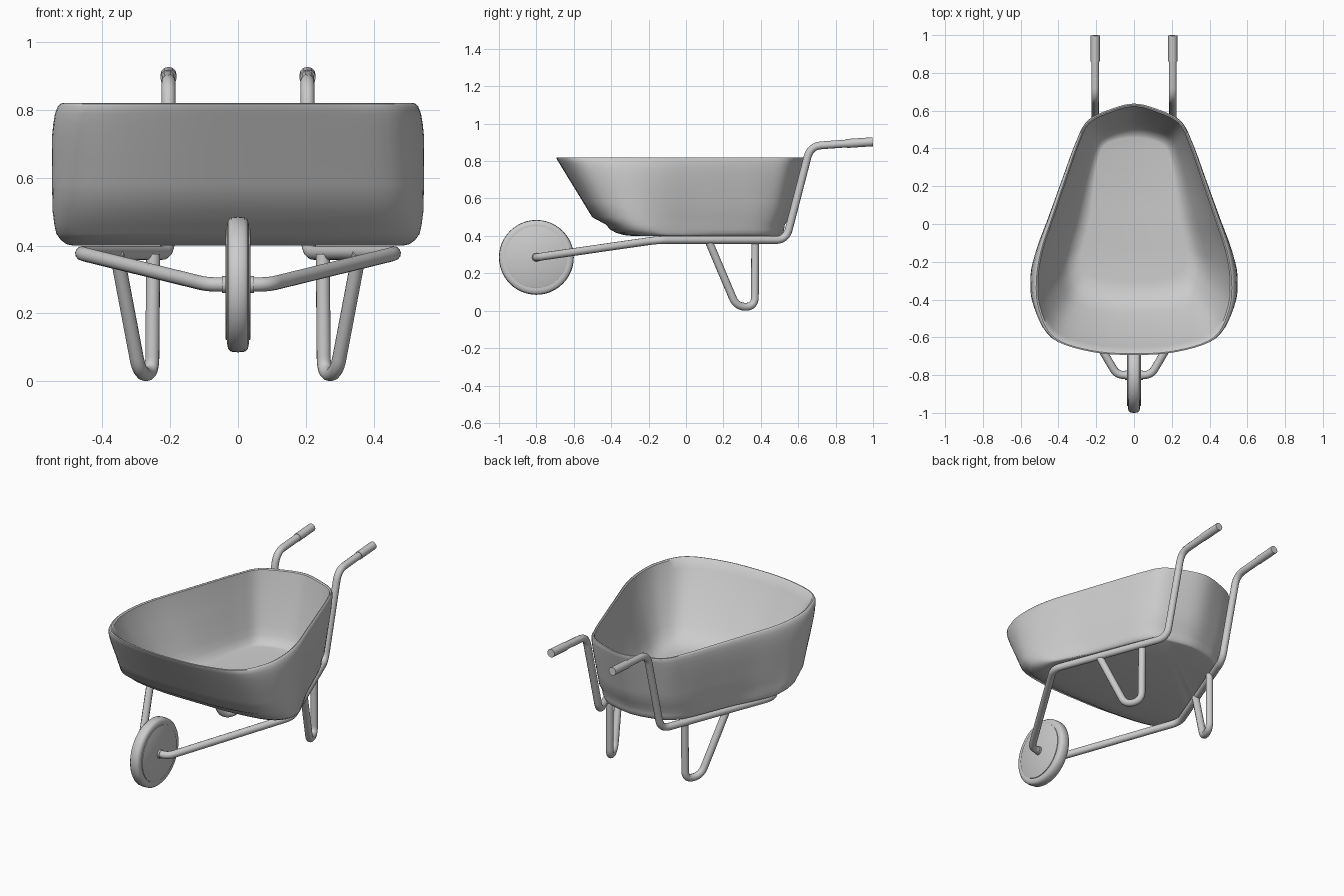
import bpy, bmesh, math
from mathutils import Vector

if "Cube" in bpy.data.objects:
    bpy.data.objects.remove(bpy.data.objects["Cube"])


def finish(ob, angle=40):
    bpy.ops.object.select_all(action='DESELECT')
    ob.select_set(True)
    bpy.context.view_layer.objects.active = ob
    bpy.ops.object.shade_smooth_by_angle(angle=math.radians(angle))
    return ob


def from_bmesh(name, bm):
    bmesh.ops.recalc_face_normals(bm, faces=bm.faces)
    me = bpy.data.meshes.new(name)
    bm.to_mesh(me)
    bm.free()
    ob = bpy.data.objects.new(name, me)
    bpy.context.collection.objects.link(ob)
    return finish(ob)


def loft(name, rings):
    bm = bmesh.new()
    loops = [[bm.verts.new(p) for p in r] for r in rings]
    n = len(loops[0])
    for a, b in zip(loops, loops[1:]):
        for i in range(n):
            j = (i + 1) % n
            bm.faces.new((a[i], a[j], b[j], b[i]))
    bm.faces.new(loops[0])
    bm.faces.new(loops[-1])
    return from_bmesh(name, bm)


def smooth_outline(half, steps=5):
    # mirror a half outline and run a closed Catmull-Rom spline through it
    pts = [Vector(p) for p in half] + [Vector((-x, y)) for x, y in half[-2:0:-1]]
    n, out = len(pts), []
    for i in range(n):
        a, b, c, d = (pts[(i + k) % n] for k in (-1, 0, 1, 2))
        for s in range(steps):
            t = s / steps
            out.append(0.5 * (2 * b + (c - a) * t + (2 * a - 5 * b + 4 * c - d) * t * t
                              + (3 * b - a - 3 * c + d) * t ** 3))
    return out


def tube(name, pts, radius, fillets):
    # polyline with rounded corners, swept with a round section
    pts = [Vector(p) for p in pts]
    path = [pts[0]]
    for i, f in enumerate(fillets, 1):
        p = pts[i]
        a = p + (pts[i - 1] - p).normalized() * f
        b = p + (pts[i + 1] - p).normalized() * f
        for k in range(9):
            t = k / 8
            path.append(a * (1 - t) ** 2 + p * 2 * t * (1 - t) + b * t * t)
    path.append(pts[-1])
    cu = bpy.data.curves.new(name, 'CURVE')
    cu.dimensions = '3D'
    cu.bevel_depth = radius
    cu.bevel_resolution = 4
    cu.use_fill_caps = True
    sp = cu.splines.new('POLY')
    sp.points.add(len(path) - 1)
    for q, v in zip(sp.points, path):
        q.co = (*v, 1)
    ob = bpy.data.objects.new(name, cu)
    bpy.context.collection.objects.link(ob)
    bpy.ops.object.select_all(action='DESELECT')
    ob.select_set(True)
    bpy.context.view_layer.objects.active = ob
    bpy.ops.object.convert(target='MESH')
    return finish(bpy.context.object)


# Tray: outlines of the rim, the outer base and the inner floor
rim = smooth_outline([(0, .64), (.13, .61), (.255, .55), (.315, .44), (.385, .25), (.46, .04),
                      (.525, -.15), (.55, -.31), (.535, -.46), (.45, -.61), (.24, -.68), (0, -.697)])
base = smooth_outline([(0, .53), (.10, .515), (.215, .475), (.29, .39), (.36, .22), (.43, .04),
                       (.505, -.12), (.545, -.23), (.53, -.33), (.44, -.40), (.23, -.435), (0, -.44)])
floor = smooth_outline([(0, .47), (.09, .46), (.16, .425), (.19, .35), (.21, .22), (.23, .05),
                        (.26, -.08), (.28, -.16), (.27, -.23), (.23, -.28), (.12, -.31), (0, -.315)])


def ring(a, b, t, z, sx=1.0, sy=1.0, cy=.0):
    return [(p.x * sx, (p.y - cy) * sy + cy, z)
            for p in (u.lerp(v, t) for u, v in zip(a, b))]


# outside, bottom to top: soft bottom edge, sloping wall, curled lip
rings = [ring(base, rim, 0, z, sx, sy, .40) for z, sx, sy in
         ((.40, .89, .82), (.404, .925, .87), (.416, .955, .92), (.435, .98, .96), (.46, .99, .985))]
rings += [ring(base, rim, (z - .4) / .42, z, sx) for z, sx in
          ((.50, .998), (.58, 1), (.66, 1), (.72, .998), (.76, .99), (.79, .98), (.81, .965))]
rings += [ring(base, rim, 1, z, sx, sy) for z, sx, sy in
          ((.818, .95, .995), (.82, .94, .985), (.815, .925, .972))]
# inside, top to bottom
rings += [ring(floor, rim, t, z, .93 + .07 * (1 - t), .972) for t, z in
          ((.93, .77), (.78, .68), (.61, .59), (.45, .51), (.34, .465), (.22, .435), (.08, .42), (0, .417))]
loft("tray", rings)

# Wheel: lathed profiles around the x axis
WC = (0, -.8, .285)


def lathe(name, profile, n=48):
    rings = [[(x, WC[1] + r * math.cos(2 * math.pi * i / n),
               WC[2] + r * math.sin(2 * math.pi * i / n)) for i in range(n)]
             for x, r in profile]
    return loft(name, rings)


lathe("tyre", [(-.03, .15), (-.032, .175), (-.029, .19), (-.02, .198), (0, .2),
               (.02, .198), (.029, .19), (.032, .175), (.03, .15)])
lathe("wheel_disc", [(-.037, .16), (-.035, .164), (.035, .164), (.037, .16)])
lathe("hub", [(-.047, .025), (.047, .025)], 24)

for s, side in ((1, "right"), (-1, "left")):
    # Frame rail: axle, fork arm, bearer under the tray, rear upright, handle
    tube(side + "_frame_rail",
         [(s * .03, -.8, .285), (s * .09, -.8, .285), (s * .47, -.155, .378),
          (s * .205, .535, .378), (s * .205, .665, .88), (s * .205, .99, .903)],
         .021, [.04, .05, .06, .06])
    # Grip
    tube(side + "_grip", [(s * .205, .86, .894), (s * .205, .998, .903)], .024, [])
    # Leg bent from one tube
    tube(side + "_leg",
         [(s * .357, .12, .375), (s * .29, .27, .021), (s * .253, .368, .021),
          (s * .25, .37, .375)], .021, [.052, .052])
